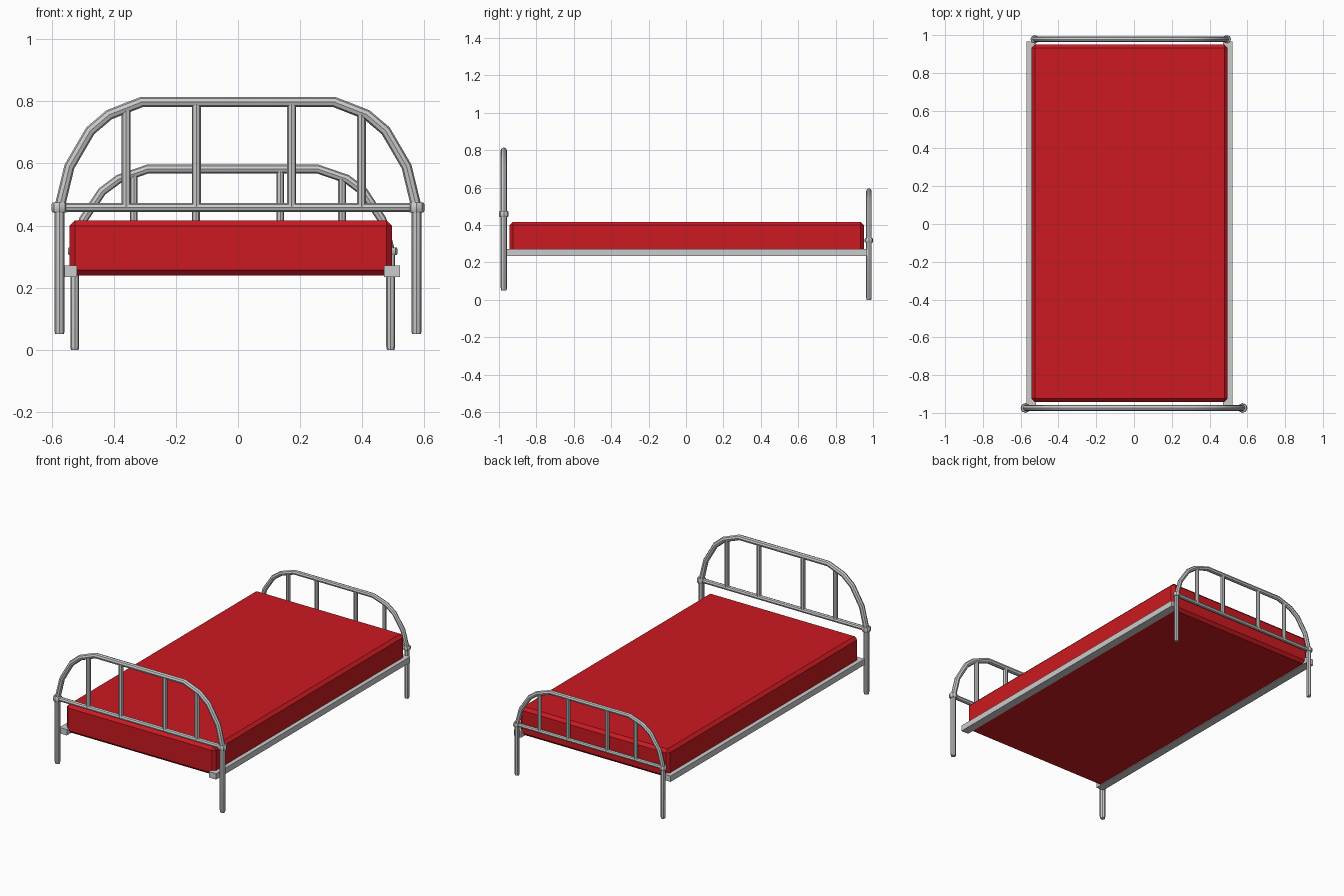
import bpy
from mathutils import Vector

if "Cube" in bpy.data.objects:
    bpy.data.objects.remove(bpy.data.objects["Cube"])


def paint(obj, name, color):
    mat = bpy.data.materials.new(name)
    mat.diffuse_color = color
    mat.use_nodes = True
    mat.node_tree.nodes["Principled BSDF"].inputs["Base Color"].default_value = mat.diffuse_color
    obj.data.materials.append(mat)


def tube(name, points, radius, taper_ends=False):
    """Eight-sided pipe swept along a polyline, turned into a mesh."""
    curve = bpy.data.curves.new(name, 'CURVE')
    curve.dimensions = '3D'
    curve.bevel_depth = radius
    curve.bevel_resolution = 2
    curve.use_fill_caps = True
    spline = curve.splines.new('POLY')
    spline.points.add(len(points) - 1)
    for sp, p in zip(spline.points, points):
        sp.co = (*p, 1)
    if taper_ends:
        spline.points[0].radius = spline.points[-1].radius = 0.85
    obj = bpy.data.objects.new(name, curve)
    bpy.context.collection.objects.link(obj)
    bpy.ops.object.select_all(action='DESELECT')
    obj.select_set(True)
    bpy.context.view_layer.objects.active = obj
    bpy.ops.object.convert(target='MESH')
    bpy.ops.object.shade_smooth_by_angle(angle=0.6)
    return obj


def box(name, lo, hi, bevel=0):
    lo, hi = Vector(lo), Vector(hi)
    bpy.ops.mesh.primitive_cube_add(size=1, location=(lo + hi) / 2)
    obj = bpy.context.object
    obj.name = name
    obj.scale = hi - lo
    bpy.ops.object.transform_apply(location=False, rotation=False, scale=True)
    if bevel:
        mod = obj.modifiers.new("chamfer", 'BEVEL')
        mod.width = bevel
        mod.segments = 1
    return obj


# Left half of the bent frame: leg, then arch
HALF = [(-0.575, 0.05), (-0.575, 0.064), (-0.575, 0.458), (-0.543, 0.59),
        (-0.476, 0.705), (-0.415, 0.757), (-0.31, 0.798)]
RAIL_Z = 0.458
BARS = [(-0.36, 0.778), (-0.134, 0.798), (0.173, 0.798), (0.398, 0.766)]


def bed_end(name, y, x0, z0, sx, sz, sr):
    def at(x, z):
        return (x0 + x * sx, y, z0 + z * sz)

    # Legs and arch in one bent pipe
    path = HALF + [(-x, z) for x, z in reversed(HALF)]
    tube(name + "_frame", [at(*p) for p in path], 0.0168 * sr, True)
    # Cross bar and upright bars
    tube(name + "_cross_bar", [at(-0.575, RAIL_Z), at(0.575, RAIL_Z)], 0.0145 * sr)
    for i, (x, top) in enumerate(BARS):
        tube(f"{name}_upright_{i + 1}", [at(x, RAIL_Z), at(x, top)], 0.0145 * sr)
    # Collars at the joints
    for side, x in (("left", -0.575), ("right", 0.575)):
        c = Vector(at(x, RAIL_Z))
        h = Vector((0, 0, 0.016 * sz))
        e = Vector((0, 0, 0.010 * sz))
        collar = tube(f"{name}_collar_{side}", [c - h, c - e, c + e, c + h],
                      0.026 * sr, True)


bed_end("headboard", -0.974, 0, 0, 1, 1, 1)
bed_end("footboard", 0.978, -0.017, -0.039, 0.885, 0.778, 0.86)

# Side rails
box("side_rail_left", (-0.570, -0.963, 0.235), (-0.518, 0.967, 0.272))
box("side_rail_right", (0.471, -0.963, 0.235), (0.522, 0.967, 0.272))

# Mattress
mattress = box("mattress", (-0.543, -0.943, 0.239), (0.496, 0.951, 0.417), 0.018)
paint(mattress, "red_fabric", (0.6, 0.01, 0.015, 1))
